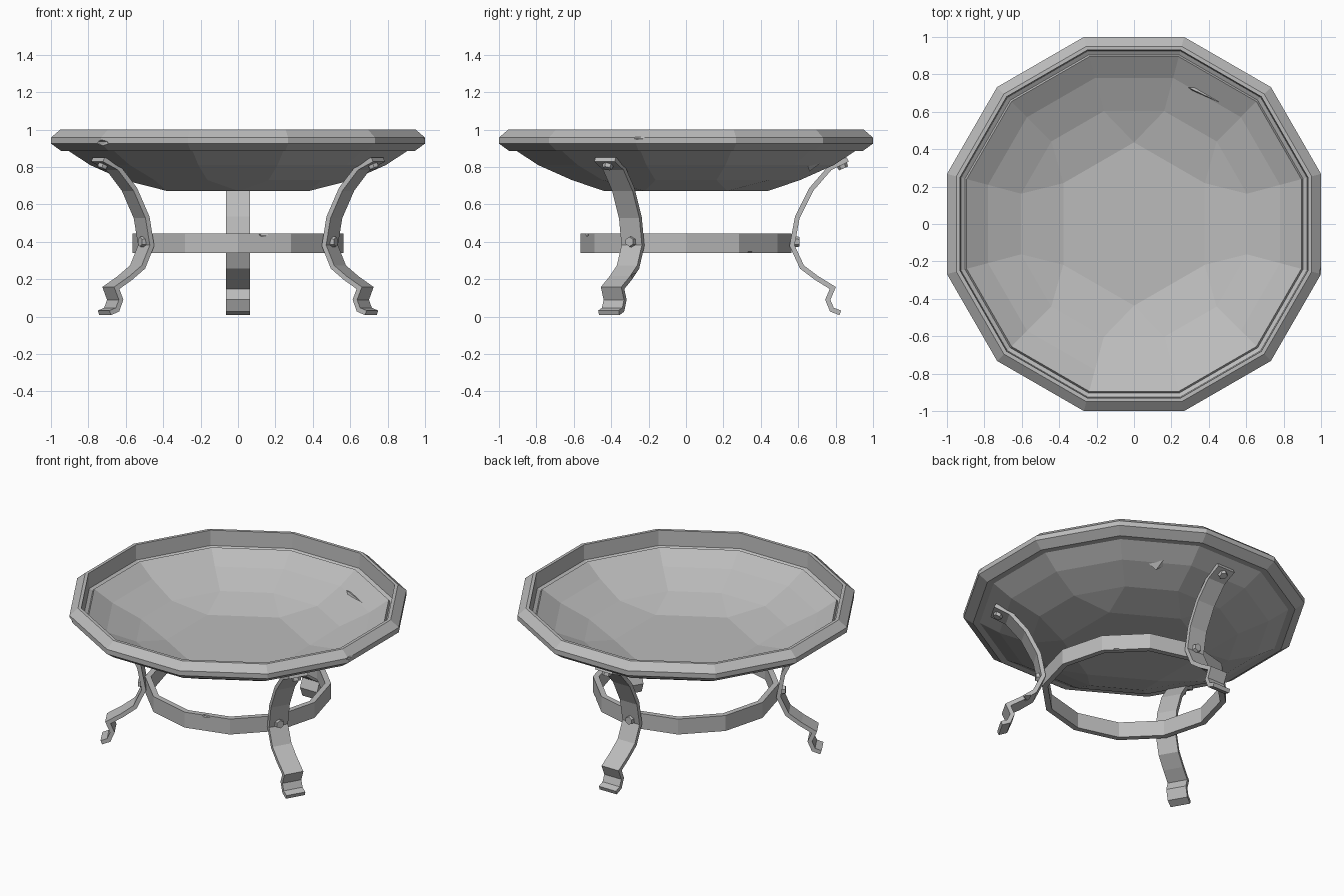
import bpy, bmesh
from math import radians, cos, sin, pi
from mathutils import Vector, Matrix

cube = bpy.data.objects.get("Cube")
if cube:
    bpy.data.objects.remove(cube, do_unlink=True)

metal = bpy.data.materials.new("grey_metal")
metal.use_nodes = True
GREY = (0.5, 0.5, 0.5, 1)
metal.diffuse_color = GREY
metal.node_tree.nodes["Principled BSDF"].inputs["Base Color"].default_value = GREY

TO_CORNER = 1 / cos(pi / 12)   # flat-side distance to corner distance


def finish(bm, name):
    bmesh.ops.recalc_face_normals(bm, faces=bm.faces)
    mesh = bpy.data.meshes.new(name)
    bm.to_mesh(mesh)
    bm.free()
    obj = bpy.data.objects.new(name, mesh)
    bpy.context.scene.collection.objects.link(obj)
    mesh.materials.append(metal)
    return obj


def ring(bm, radius, z, sides=12, start=15):
    angles = [radians(start + 360 * i / sides) for i in range(sides)]
    return [bm.verts.new((radius * cos(a), radius * sin(a), z)) for a in angles]


def bridge(bm, a, b):
    n = len(a)
    for i in range(n):
        j = (i + 1) % n
        bm.faces.new((a[i], a[j], b[j], b[i]))


def solidify(obj, thickness, offset):
    mod = obj.modifiers.new("thickness", 'SOLIDIFY')
    mod.thickness = thickness
    mod.offset = offset
    mod.use_even_offset = True


def chip(obj, position, size, turn=0):
    """Cut a V-shaped chip, long along its local x axis, out of a part."""
    bm = bmesh.new()
    bmesh.ops.create_cone(bm, cap_ends=True, segments=4, radius1=1, radius2=0, depth=2)
    bmesh.ops.create_cone(bm, cap_ends=True, segments=4, radius1=1, radius2=0, depth=2,
                          matrix=Matrix.Rotation(pi, 4, 'X') @ Matrix.Translation((0, 0, 2)))
    bmesh.ops.remove_doubles(bm, verts=bm.verts, dist=0.001)
    bm.free()
    bm = bmesh.new()
    bmesh.ops.create_icosphere(bm, subdivisions=1, radius=1)
    bmesh.ops.scale(bm, vec=size, verts=bm.verts)
    bmesh.ops.rotate(bm, matrix=Matrix.Rotation(radians(turn), 3, 'Z'), verts=bm.verts)
    bmesh.ops.translate(bm, vec=position, verts=bm.verts)
    cutter = finish(bm, "chip_cutter")
    mod = obj.modifiers.new("chip", 'BOOLEAN')
    mod.operation = 'DIFFERENCE'
    mod.solver = 'EXACT'
    mod.object = cutter
    graph = bpy.context.evaluated_depsgraph_get()
    obj.data = bpy.data.meshes.new_from_object(obj.evaluated_get(graph))
    obj.modifiers.clear()
    bpy.data.objects.remove(cutter, do_unlink=True)


# Bowl: twelve-sided shell closing onto a six-sided floor
bm = bmesh.new()
rings = [ring(bm, r * TO_CORNER, z) for r, z in ((0.905, 0.885), (0.79, 0.81), (0.61, 0.73))]
for upper, lower in zip(rings, rings[1:]):
    bridge(bm, upper, lower)
inner = rings[-1]
floor = ring(bm, 0.44, 0.672, 6, 30)
for i in range(6):
    a, b, c = inner[2 * i], inner[2 * i + 1], inner[(2 * i + 2) % 12]
    bm.faces.new((a, b, floor[i]))
    bm.faces.new((b, c, floor[(i + 1) % 6], floor[i]))
bm.faces.new(floor)
bowl = finish(bm, "bowl")
for poly in bowl.data.polygons:
    if poly.normal.z > 0:
        poly.flip()
solidify(bowl, 0.02, -1)

# Rim: closed bevelled section swept around the bowl
bm = bmesh.new()
section = ((0.9, 0.885), (0.945, 0.885), (1.0, 0.925), (1.0, 0.957),
           (0.95, 1.0), (0.93, 1.0), (0.925, 0.9))
rings = [ring(bm, r * TO_CORNER, z) for r, z in section]
for i, loop in enumerate(rings):
    bridge(bm, loop, rings[(i + 1) % len(rings)])
rim = finish(bm, "rim")
chip(rim, (0.53, 0.91, 0.945), (0.13, 0.045, 0.04), -30)
chip(rim, (-0.73, -0.74, 0.925), (0.07, 0.025, 0.022), -45)
chip(rim, (1.015, -0.26, 0.96), (0.025, 0.08, 0.02))

# Small torn dent in the bowl wall
bm = bmesh.new()
corners = [(0.29, 0.73, 0.84), (0.37, 0.73, 0.83), (0.48, 0.64, 0.835), (0.38, 0.66, 0.775)]
verts = [bm.verts.new(c) for c in corners]
for skip in range(4):
    bm.faces.new([v for i, v in enumerate(verts) if i != skip])
finish(bm, "bowl_dent")

# Brace band joining the legs
bm = bmesh.new()
bridge(bm, ring(bm, 0.565, 0.34, 12, 0), ring(bm, 0.565, 0.443, 12, 0))
band = finish(bm, "brace_band")
solidify(band, 0.035, -1)
chip(band, (0.14, -0.545, 0.45), (0.045, 0.03, 0.035), 15)
chip(band, (0.44, 0.36, 0.335), (0.05, 0.03, 0.025), -45)

# Legs: bent flat bars, with a hexagonal bolt at the band and at the bowl
LEG = ((0.865, 0.84), (0.77, 0.795), (0.67, 0.68), (0.595, 0.53), (0.567, 0.38),
       (0.62, 0.265), (0.7, 0.205), (0.785, 0.153), (0.758, 0.09), (0.78, 0.037), (0.825, 0.02))
BOLTS = (("lower", (0.588, 0.4), (1, 0)), ("upper", (0.835, 0.808), (0.4, -0.92)))
legs = {}
for side, angle in (("back", 90), ("left", -30), ("right", 210)):
    turn = Matrix.Rotation(radians(angle), 4, 'Z')
    bm = bmesh.new()
    rows = [[bm.verts.new(turn @ Vector((r, w, z))) for w in (-0.063, 0.063)] for r, z in LEG]
    for (a, b), (c, d) in zip(rows, rows[1:]):
        bm.faces.new((a, b, d, c))
    leg = finish(bm, side + "_leg")
    solidify(leg, 0.026, 0)
    legs[side] = leg
    for place, (r, z), (nr, nz) in BOLTS:
        bm = bmesh.new()
        aim = Vector((nr, 0, nz)).to_track_quat('Z', 'Y').to_matrix().to_4x4()
        bmesh.ops.create_cone(bm, cap_ends=True, segments=6, radius1=0.032, radius2=0.026,
                              depth=0.035, matrix=turn @ Matrix.Translation((r, 0, z)) @ aim)
        finish(bm, side + "_" + place + "_bolt")
chip(legs["left"], (0.59, -0.27, 0.215), (0.05, 0.05, 0.018), -30)
